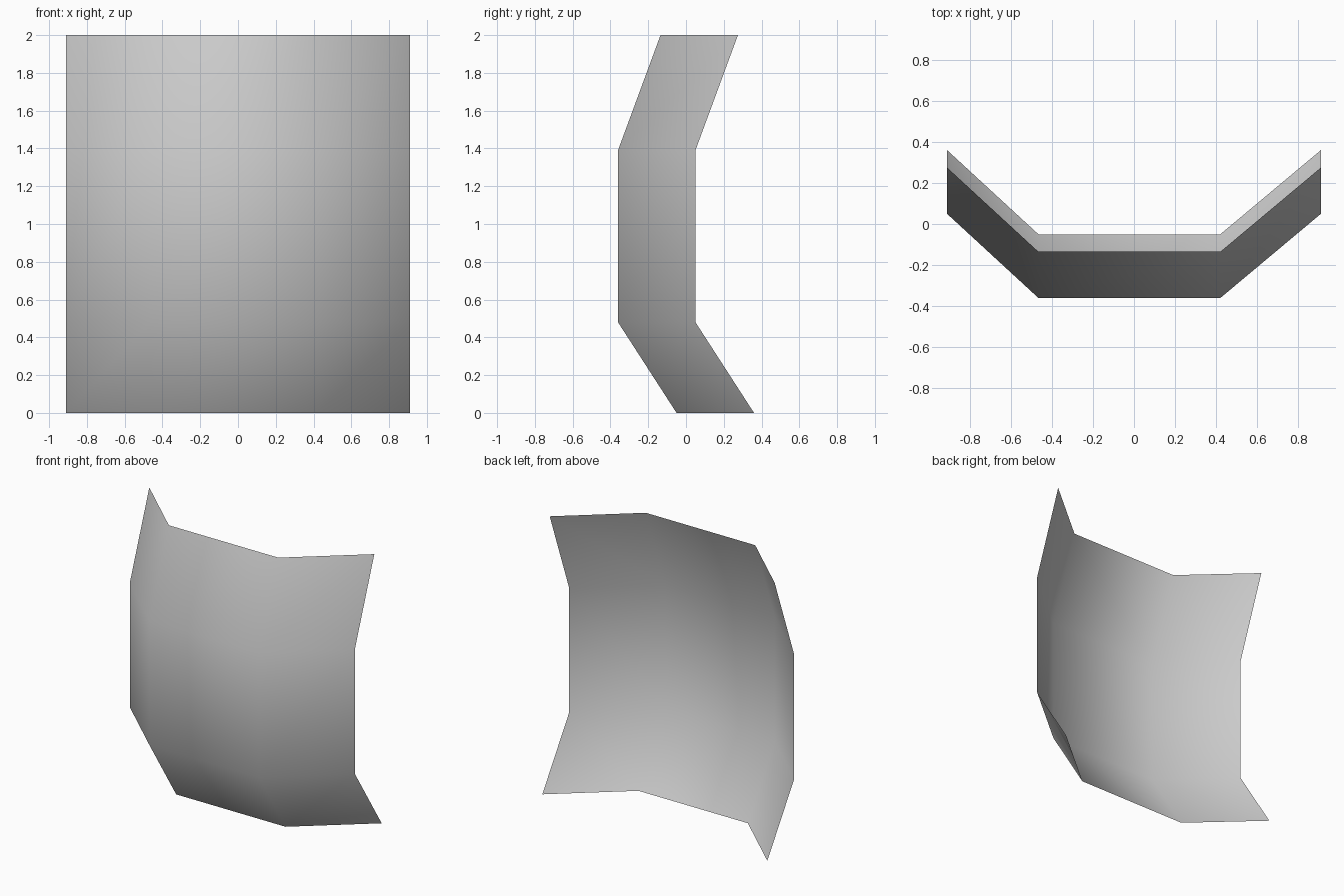
import bpy, bmesh

if "Cube" in bpy.data.objects:
    bpy.data.objects.remove(bpy.data.objects["Cube"])

# Plan curve (x, y offset) swept along the side profile (y, z)
plan = [(-0.91, 0.41), (-0.465, 0.0), (0.42, 0.0), (0.91, 0.41)]
profile = [(-0.05, 0.0), (-0.36, 0.48), (-0.36, 1.39), (-0.135, 2.0)]

bm = bmesh.new()
rows = [[bm.verts.new((x, y + dy, z)) for x, dy in plan] for y, z in profile]

# Single-skin sheet, faces pointing to the front
for low, high in zip(rows, rows[1:]):
    for i in range(len(plan) - 1):
        face = bm.faces.new((low[i], low[i + 1], high[i + 1], high[i]))
        face.smooth = True

mesh = bpy.data.meshes.new("curved_panel")
bm.to_mesh(mesh)
bm.free()
panel = bpy.data.objects.new("curved_panel", mesh)
bpy.context.collection.objects.link(panel)
